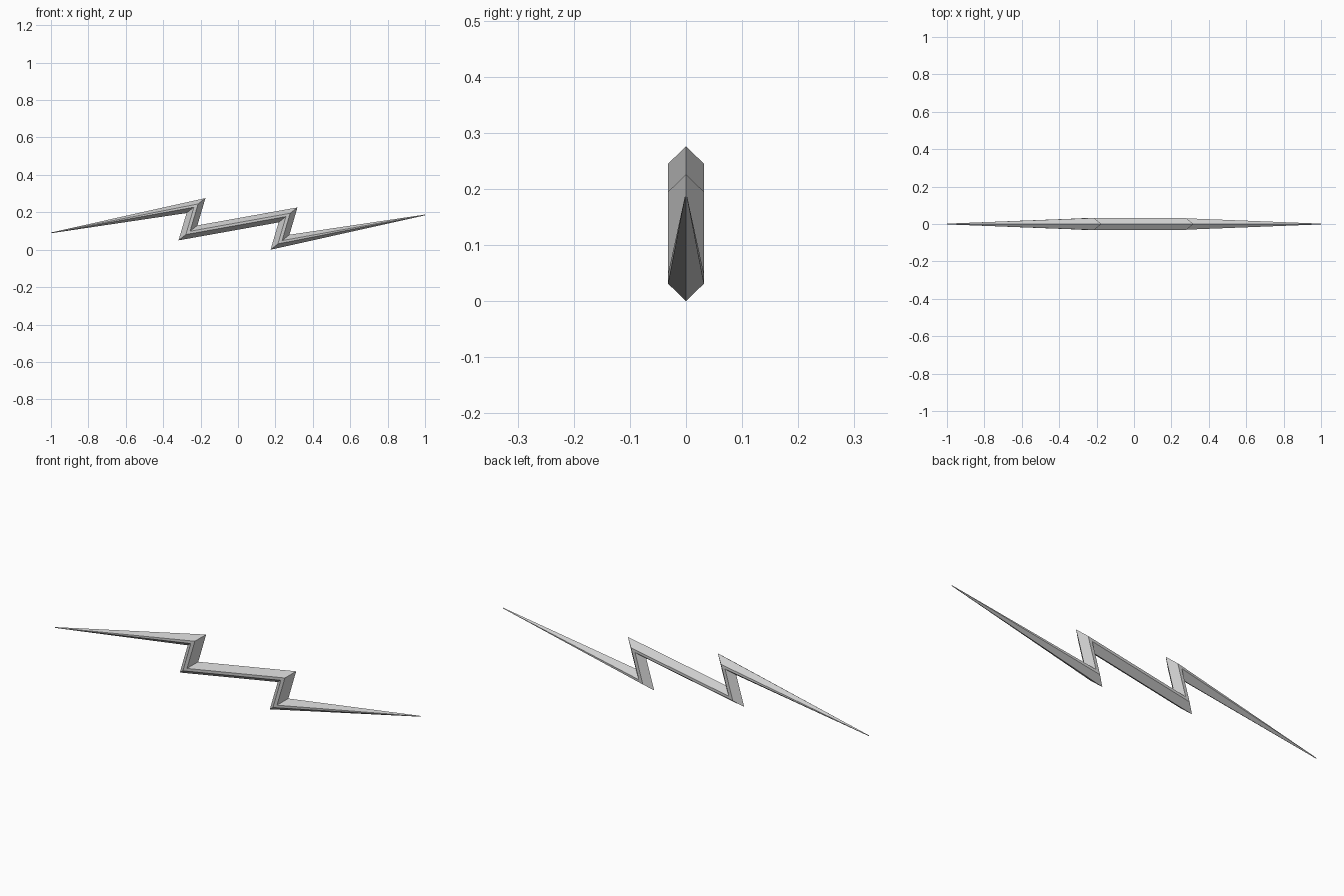
import bpy, bmesh
from mathutils import Vector

if "Cube" in bpy.data.objects:
    bpy.data.objects.remove(bpy.data.objects["Cube"])

# Hexagonal bar swept along a zigzag: each station has an upper and a lower
# ridge point (x, z) plus a half depth in y.
MID = Vector((0.0, 0.138))
D = 0.032
F = 0.39  # where the side flats start between the two ridges

half = [
    (Vector((-1.0, 0.092)), Vector((-1.0, 0.088)), 0.002),          # tip
    (Vector((-0.174, 0.276)), Vector((-0.275, 0.196)), D),          # upper corner
    (Vector((-0.217, 0.130)), Vector((-0.318, 0.050)), D),          # lower corner
]
# the other half is the same bolt turned half a turn about its middle
stations = half + [(2 * MID - lo, 2 * MID - up, d) for up, lo, d in reversed(half)]


def ring(bm, up, lo, d):
    a, b = up.lerp(lo, F), up.lerp(lo, 1 - F)
    pts = [(up, 0), (a, d), (b, d), (lo, 0), (b, -d), (a, -d)]
    return [bm.verts.new((p.x, y, p.y)) for p, y in pts]


bm = bmesh.new()
rings = [ring(bm, *s) for s in stations]
for r, s in zip(rings, rings[1:]):
    for i in range(6):
        j = (i + 1) % 6
        bm.faces.new((r[i], r[j], s[j], s[i]))
bm.faces.new(rings[0])
bm.faces.new(rings[-1])
bmesh.ops.recalc_face_normals(bm, faces=bm.faces)

mesh = bpy.data.meshes.new("lightning_bolt")
bm.to_mesh(mesh)
bm.free()
bpy.context.collection.objects.link(bpy.data.objects.new("lightning_bolt", mesh))
